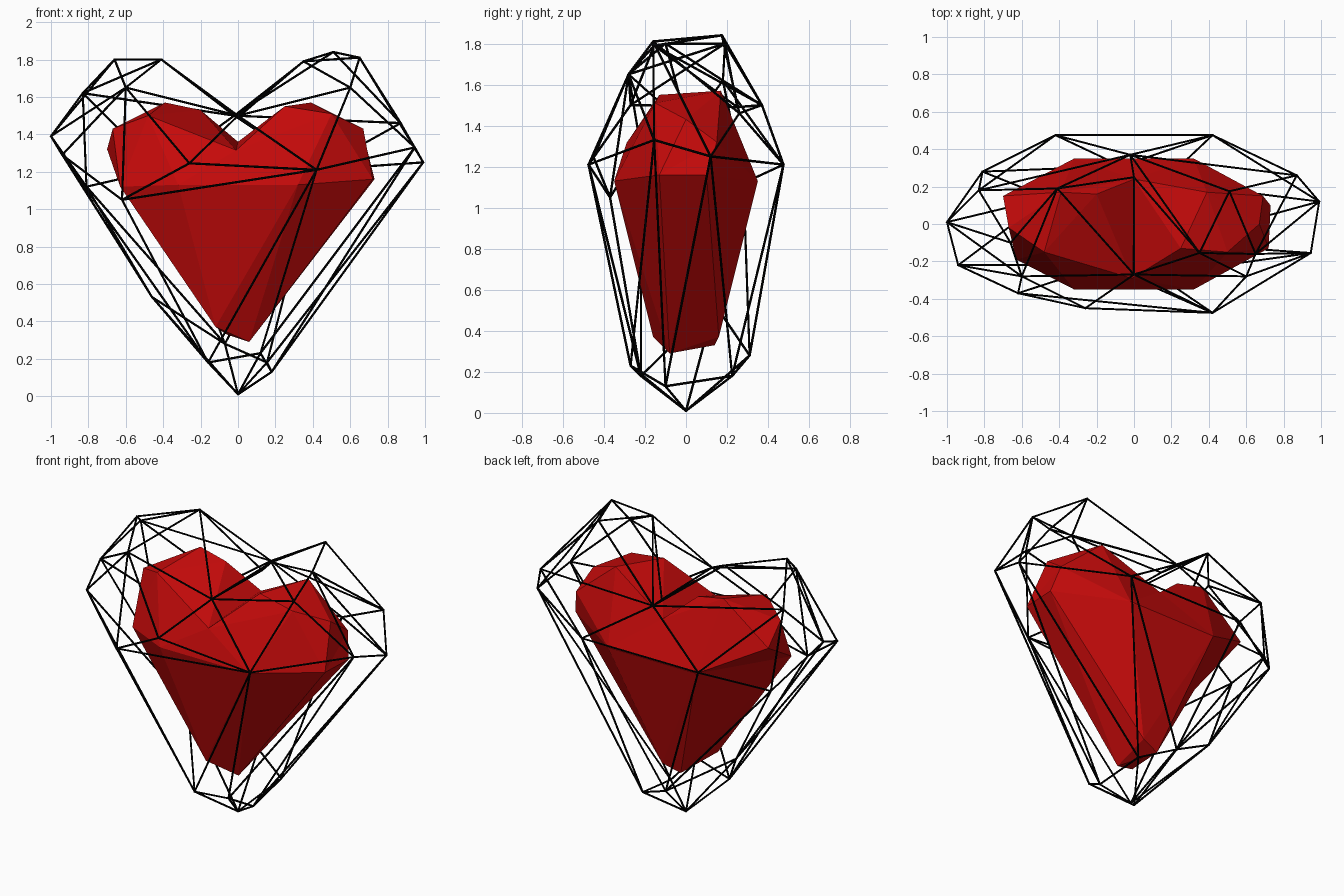
import bpy, bmesh
from mathutils import Vector

if "Cube" in bpy.data.objects:
    bpy.data.objects.remove(bpy.data.objects["Cube"])


def material(name, color):
    mat = bpy.data.materials.new(name)
    mat.diffuse_color = color
    mat.use_nodes = True
    mat.node_tree.nodes["Principled BSDF"].inputs["Base Color"].default_value = mat.diffuse_color
    return mat


def heart_mesh(points, top, lift):
    """Skin a heart: bulge the top so it is convex, hull it, then restore the cleft."""
    bm = bmesh.new()
    pairs = []
    for p in points:
        x, y, z = p
        raised = z + lift * (1 - x * x - 0.3 * y * y) if z > top else z
        pairs.append((bm.verts.new((x, y, raised)), Vector(p)))
    bmesh.ops.convex_hull(bm, input=bm.verts[:])
    for vert, p in pairs:
        if vert.is_valid:
            vert.co = p
    loose = [v for v in bm.verts if not v.link_faces]
    bmesh.ops.delete(bm, geom=loose, context='VERTS')
    bmesh.ops.recalc_face_normals(bm, faces=bm.faces[:])
    return bm


def nearest(bm, p):
    return min(bm.verts, key=lambda v: (v.co - Vector(p)).length)


def flip_edge(bm, p, q):
    """Swap the diagonal between two corners, if that diagonal exists."""
    edge = bm.edges.get((nearest(bm, p), nearest(bm, q)))
    if edge:
        bmesh.utils.edge_rotate(edge, True)


def finish(bm, name, mat):
    mesh = bpy.data.meshes.new(name)
    bm.to_mesh(mesh)
    bm.free()
    mesh.materials.append(mat)
    obj = bpy.data.objects.new(name, mesh)
    bpy.context.collection.objects.link(obj)
    return obj


# faceted solid heart: belly, sides, lobes, cleft, tip
belly = [(sx * 0.32, sy * 0.35, 1.13) for sx in (-1, 1) for sy in (-1, 1)]
sides = [(-0.70, 0.15, 1.32), (0.69, 0.15, 1.32), (0.73, 0.10, 1.16),
         (0.72, -0.13, 1.16), (-0.63, -0.19, 1.12)]
lobes = [(-0.67, -0.02, 1.43), (0.67, 0.0, 1.43), (-0.39, 0.17, 1.57),
         (0.39, 0.17, 1.57), (-0.20, 0.16, 1.53), (0.25, -0.13, 1.55),
         (-0.48, -0.15, 1.50), (0.50, -0.15, 1.51)]
cleft = [(0, 0.24, 1.36), (-0.01, -0.29, 1.315)]
tip = [(0.06, -0.08, 0.29), (-0.06, 0.14, 0.33), (-0.12, -0.16, 0.37), (0.06, 0.16, 0.37)]
solid = heart_mesh(belly + sides + lobes + cleft + tip, 1.25, 6.0)
finish(solid, "solid_heart", material("red", (0.56, 0.003, 0.003, 1)))

# corner points of the surrounding wire cage
cage_left = [(-1.0, 0.01, 1.39), (-0.94, -0.22, 1.29), (-0.83, 0.18, 1.62),
             (-0.66, -0.10, 1.80), (-0.41, 0.19, 1.80), (-0.60, -0.28, 1.65),
             (-0.62, -0.37, 1.05), (-0.26, -0.43, 1.245), (-0.81, 0.28, 1.12),
             (-0.42, 0.475, 1.21), (-0.46, 0.14, 0.53)]
cage_right = [(0.42, -0.475, 1.21), (0.35, -0.155, 1.79), (0.51, 0.175, 1.84),
              (0.65, -0.16, 1.81), (0.60, -0.28, 1.65), (0.87, 0.26, 1.46),
              (0.945, -0.155, 1.33), (0.99, 0.12, 1.25), (0.42, 0.475, 1.21)]
cage_cleft = [(0, -0.27, 1.50), (0, 0.25, 1.49), (-0.02, 0.37, 1.50)]
cage_tip = [(0, 0, 0.01), (-0.16, -0.22, 0.18), (-0.07, 0.31, 0.28),
            (0.12, -0.27, 0.23), (0.155, 0.225, 0.18), (0.18, -0.10, 0.13)]
cage = heart_mesh(cage_left + cage_right + cage_cleft + cage_tip, 1.4, 3.5)
flip_edge(cage, (-0.62, -0.37, 1.05), (0.12, -0.27, 0.23))
nearest(cage, (-0.26, -0.43, 1.245)).co.y = -0.45

# one thin bar along every edge of the cage
bars = bmesh.new()
radius = 0.006
for edge in cage.edges:
    a, b = (v.co for v in edge.verts)
    span = b - a
    matrix = span.to_track_quat('Z', 'Y').to_matrix().to_4x4()
    matrix.translation = (a + b) / 2
    bmesh.ops.create_cone(bars, cap_ends=True, segments=6, radius1=radius,
                          radius2=radius, depth=span.length + radius, matrix=matrix)
cage.free()
finish(bars, "wire_cage", material("black", (0, 0, 0, 1)))
